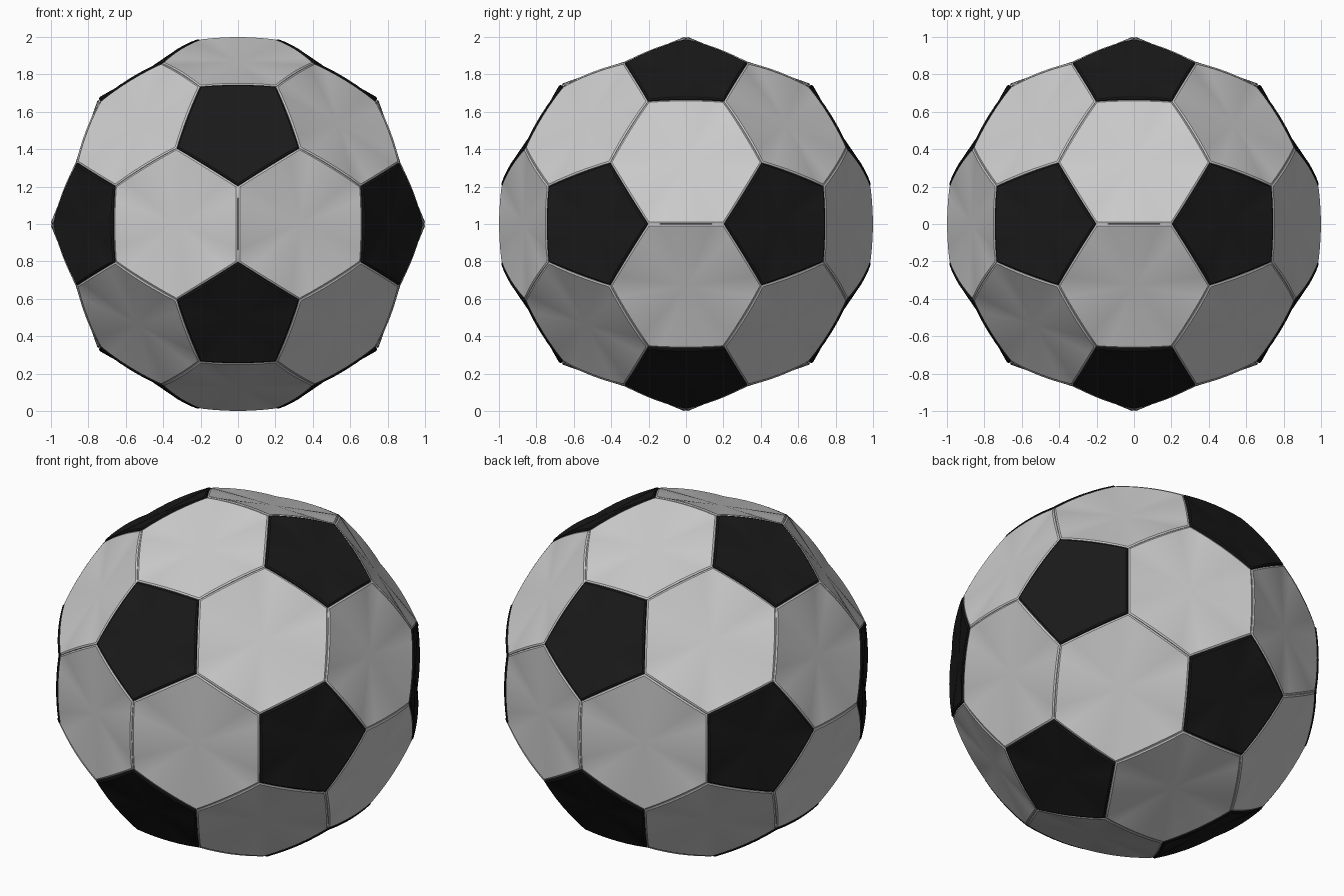
import bpy, bmesh, math
from mathutils import Vector
from itertools import combinations

if "Cube" in bpy.data.objects:
    bpy.data.objects.remove(bpy.data.objects["Cube"])

PHI = (1 + 5 ** 0.5) / 2
S = 0.204            # half the length of a seam
SEGS = 6             # segments along each panel side
BULGE = 0.65         # how far the seams bow out to the sphere
UP = Vector((0, 0, 1))

# Twelve icosahedron points; cutting their corners gives the panel layout
ico = []
for i in (-1, 1):
    for j in (-1, 1):
        a, b = i * PHI * 3 * S, j * 3 * S
        ico += [Vector((0, a, b)), Vector((a, b, 0)), Vector((b, 0, a))]
SIDE = 6 * S


def linked(p, q):
    return abs((p - q).length - SIDE) < 0.01


def ordered(points):
    """Sort panel corners counter-clockwise seen from outside."""
    c = sum(points, Vector()) / len(points)
    n = c.normalized()
    u = (points[0] - c).normalized()
    v = n.cross(u)
    return sorted(points, key=lambda p: math.atan2((p - c).dot(v), (p - c).dot(u)))


pentagons = [ordered([(2 * p + q) / 3 for q in ico if q is not p and linked(p, q)])
             for p in ico]
hexagons = []
for tri in combinations(ico, 3):
    if all(linked(p, q) for p, q in combinations(tri, 2)):
        hexagons.append(ordered([(2 * p + q) / 3 for p in tri for q in tri if p is not q]))


def add_panel(bm, corners, lift):
    """Panel with a bowed rim, a small rounded edge and a skirt."""
    c = sum(corners, Vector()) / len(corners)
    n = c.normalized()
    radius = corners[0].length
    rim = []
    for k, p in enumerate(corners):
        q = corners[(k + 1) % len(corners)]
        for s in range(SEGS):
            m = p.lerp(q, s / SEGS)
            rim.append(m * (1 + BULGE * (radius / m.length - 1)))

    def ring(inset, height):
        out = []
        for m in rim:
            d = m - c
            d -= n * d.dot(n)
            out.append(bm.verts.new(m - d.normalized() * inset + n * height + UP))
        return out

    rings = [ring(0.012, lift), ring(0.004, lift - 0.006), ring(0.004, -0.04)]
    mid = bm.verts.new(c + n * (lift + 0.003) + UP)
    count = len(rim)
    for k in range(count):
        j = (k + 1) % count
        bm.faces.new((mid, rings[0][k], rings[0][j]))
        for hi, lo in zip(rings, rings[1:]):
            bm.faces.new((hi[k], lo[k], lo[j], hi[j]))


def finish(name, bm, color=None):
    me = bpy.data.meshes.new(name)
    bm.to_mesh(me)
    bm.free()
    ob = bpy.data.objects.new(name, me)
    bpy.context.collection.objects.link(ob)
    if color:
        mat = bpy.data.materials.new(name)
        mat.diffuse_color = color
        mat.use_nodes = True
        mat.node_tree.nodes["Principled BSDF"].inputs["Base Color"].default_value = mat.diffuse_color
        me.materials.append(mat)
    return ob


def smooth(ob):
    bpy.ops.object.select_all(action='DESELECT')
    ob.select_set(True)
    bpy.context.view_layer.objects.active = ob
    bpy.ops.object.shade_smooth_by_angle(angle=math.radians(25))


# Light hexagon panels and dark, slightly raised pentagon panels
for name, panels, lift, color in (
        ("hexagon_panels", hexagons, 0.0, None),
        ("pentagon_panels", pentagons, 0.004, (0.01, 0.01, 0.01, 1))):
    bm = bmesh.new()
    for corners in panels:
        add_panel(bm, corners, lift)
    smooth(finish(name, bm, color))

# Inner core that closes the bottom of the seams
bm = bmesh.new()
for corners in pentagons:
    for p in corners:
        bm.verts.new(p * 0.975 + UP)
bmesh.ops.convex_hull(bm, input=bm.verts)
finish("inner_core", bm, (0.12, 0.12, 0.12, 1))
